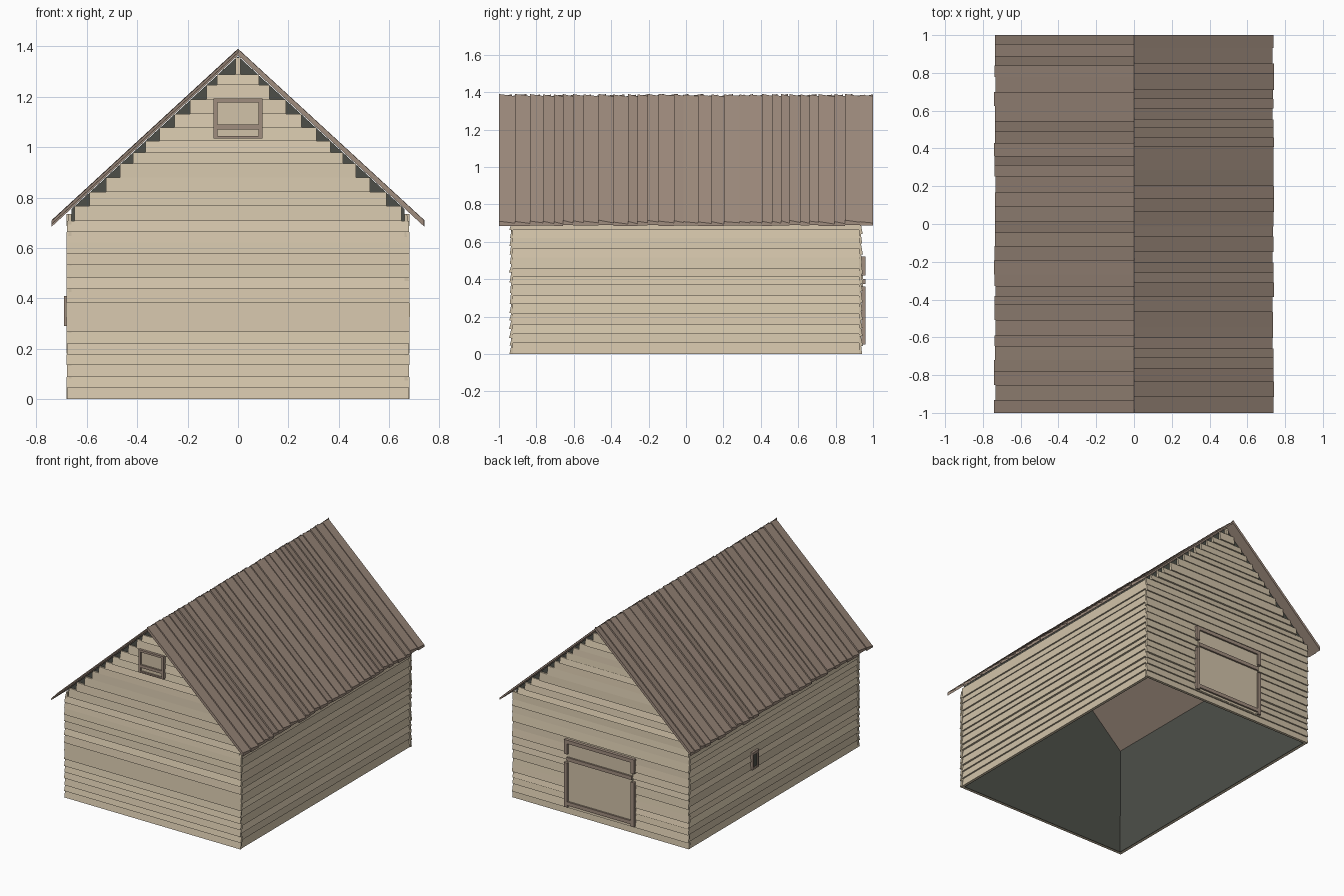
import bpy, bmesh, random

random.seed(4)
cube = bpy.data.objects.get("Cube")
if cube:
    bpy.data.objects.remove(cube, do_unlink=True)


def material(name, srgb):
    col = [(c / 255) ** 2.2 for c in srgb] + [1]
    m = bpy.data.materials.new(name)
    m.use_nodes = True
    m.diffuse_color = col
    m.node_tree.nodes["Principled BSDF"].inputs["Base Color"].default_value = col
    return m


WALL = material("pale_timber", (208, 193, 167))
ROOF = material("brown_timber", (159, 140, 126))
DARK = material("dark_lining", (78, 80, 74))

# Building dimensions
HALF_X, HALF_Y = 0.66, 0.925
UNDER, SLOPE, REACH = 1.365, 0.92, 0.737


def finish(bm, name, mat):
    bmesh.ops.recalc_face_normals(bm, faces=bm.faces)
    me = bpy.data.meshes.new(name)
    bm.to_mesh(me)
    bm.free()
    me.materials.append(mat)
    ob = bpy.data.objects.new(name, me)
    bpy.context.collection.objects.link(ob)
    return ob


def block(bm, shape):
    """Unit cube bent by shape(u, v, w), each running 0 to 1."""
    for v in bmesh.ops.create_cube(bm, size=1)["verts"]:
        v.co = shape(*(c + 0.5 for c in v.co))


def mix(a, b, t):
    return a + (b - a) * t


def splits(start, end, low, high):
    """Uneven board edges between start and end."""
    edges = [start]
    while end - edges[-1] > high * 1.4:
        edges.append(edges[-1] + random.uniform(low, high))
    return edges + [end]


def end_wall(side):
    return lambda a, out, z: (a, side * (HALF_Y + out), z)


def side_wall(side):
    return lambda a, out, z: (side * (HALF_X + out), a, z)


def siding(name, place, half_width, top):
    """Overlapping boards, each leaning out at its lower edge."""
    bm = bmesh.new()
    edges = splits(0, top, 0.04, 0.06)
    for z0, z1 in zip(edges, edges[1:]):
        half = half_width(z1) - random.uniform(0, 0.004)
        lip = random.uniform(0.016, 0.021)
        back = random.uniform(0.006, 0.012)
        block(bm, lambda u, v, w: place(mix(-half, half, u),
                                        v * mix(lip, back, w), mix(z0, z1, w)))
    finish(bm, name, WALL)


def gable_half(z):
    return max(0.008, min(0.682, (UNDER - z) / SLOPE))


siding("front_wall", end_wall(-1), gable_half, 1.355)
siding("back_wall", end_wall(1), gable_half, 1.355)
for side, label in ((1, "left"), (-1, "right")):
    siding(label + "_wall", side_wall(side), lambda z: HALF_Y + 0.012, 0.735)

# Dark lining: five-sided shell, open below and under the roof
bm = bmesh.new()
eave = UNDER - SLOPE * HALF_X - 0.003
outline = [(-HALF_X, 0), (-HALF_X, eave), (0, UNDER - 0.004), (HALF_X, eave), (HALF_X, 0)]
front, back = ([bm.verts.new((x, y, z)) for x, z in outline] for y in (-HALF_Y, HALF_Y))
bm.faces.new(front)
bm.faces.new(back)
for i in (0, 3):
    bm.faces.new((front[i], front[i + 1], back[i + 1], back[i]))
lining = finish(bm, "dark_lining", DARK)
shell = lining.modifiers.new("thickness", "SOLIDIFY")
shell.thickness = 0.004

# Roof boards running from ridge to eave, lapped sideways
for side, label in ((1, "left"), (-1, "right")):
    bm = bmesh.new()
    edges = splits(-1, 1, 0.045, 0.085)
    for e0, e1 in zip(edges, edges[1:]):
        reach = REACH + random.uniform(-0.004, 0.004)
        high = random.uniform(0.021, 0.026)
        low = random.uniform(0.01, 0.016)

        def roof_board(u, v, w):
            x = u * reach
            return (side * x, side * mix(e0, e1, v),
                    UNDER - SLOPE * x + w * mix(high, low, v))
        block(bm, roof_board)
    finish(bm, label + "_roof", ROOF)


def plates(name, place, mat, out, rects):
    """Flat trim pieces given as a0, a1, z0, z1."""
    bm = bmesh.new()
    for a0, a1, z0, z1 in rects:
        block(bm, lambda u, v, w: place(mix(a0, a1, u), mix(0.012, out, v), mix(z0, z1, w)))
    finish(bm, name, mat)


# Loft hatch high in the front gable
plates("hatch_panel", end_wall(-1), WALL, 0.022, [(-0.09, 0.09, 1.04, 1.19)])
plates("hatch_frame", end_wall(-1), ROOF, 0.034, [
    (-0.097, -0.082, 1.035, 1.193), (0.082, 0.097, 1.035, 1.193),
    (-0.082, 0.082, 1.178, 1.193), (-0.082, 0.082, 1.07, 1.09),
    (-0.082, 0.082, 1.035, 1.045)])

# Wide door in the back wall
plates("door_panel", end_wall(1), WALL, 0.022, [(-0.25, 0.25, 0.05, 0.5)])
door = [(-0.25, 0.25, 0.495, 0.52), (-0.25, 0.25, 0.375, 0.4), (-0.25, 0.25, 0.065, 0.09)]
for x in (-0.27, 0.245):
    door += [(x, x + 0.025, 0.42, 0.52), (x, x + 0.025, 0.05, 0.36)]
plates("door_frame", end_wall(1), ROOF, 0.034, door)

# Small window in the right wall
plates("window_pane", side_wall(-1), DARK, 0.023, [(0.185, 0.245, 0.295, 0.405)])
plates("window_frame", side_wall(-1), ROOF, 0.03, [
    (0.18, 0.192, 0.29, 0.41), (0.238, 0.25, 0.29, 0.41),
    (0.192, 0.238, 0.39, 0.41), (0.192, 0.238, 0.29, 0.302)])
